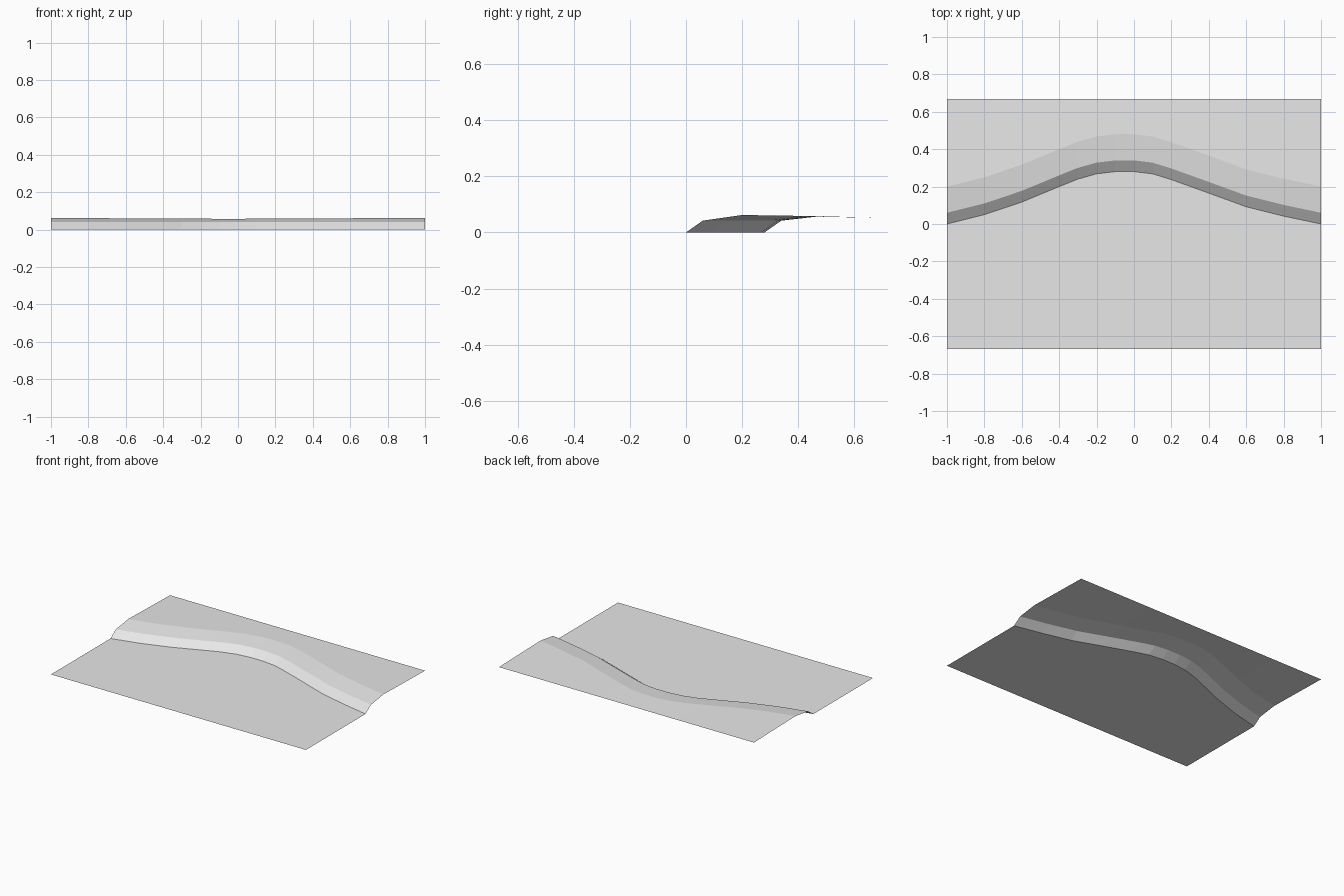
import bpy
import bmesh

if "Cube" in bpy.data.objects:
    bpy.data.objects.remove(bpy.data.objects["Cube"])

# Plan curve of the foot of the bank: (x, y)
FOOT = [(-1, 0.0), (-0.8, 0.05), (-0.6, 0.117), (-0.4, 0.2), (-0.3, 0.24),
        (-0.2, 0.268), (-0.1, 0.28), (0, 0.28), (0.1, 0.268), (0.2, 0.237),
        (0.4, 0.165), (0.6, 0.092), (0.8, 0.042), (1, 0.0)]
HALF_DEPTH = 0.667
BACK_Z = 0.052

grey = bpy.data.materials.new("light grey")
grey.diffuse_color = (0.8, 0.8, 0.8, 1)
grey.use_nodes = True
grey.node_tree.nodes["Principled BSDF"].inputs["Base Color"].default_value = grey.diffuse_color


def cross_section(x, y):
    """Points from the front edge to the back edge at one station."""
    crest_z = 0.062 - 0.004 * y / 0.28
    return [(x, -HALF_DEPTH, 0), (x, y, 0), (x, y + 0.06, 0.042),
            (x, y + 0.2, crest_z), (x, HALF_DEPTH, BACK_Z)]


def make_sheet(name, first, last):
    """Open strip joining neighbouring cross-section points."""
    bm = bmesh.new()
    rows = [[bm.verts.new(p) for p in cross_section(x, y)[first:last + 1]]
            for x, y in FOOT]
    for a, b in zip(rows, rows[1:]):
        for i in range(last - first):
            bm.faces.new((a[i], b[i], b[i + 1], a[i + 1]))
    mesh = bpy.data.meshes.new(name)
    bm.to_mesh(mesh)
    bm.free()
    mesh.materials.append(grey)
    bpy.context.collection.objects.link(bpy.data.objects.new(name, mesh))


# Flat low ground in front, then the bank, shoulder and upper ground
make_sheet("lower_ground", 0, 1)
make_sheet("bank_and_upper_ground", 1, 4)
